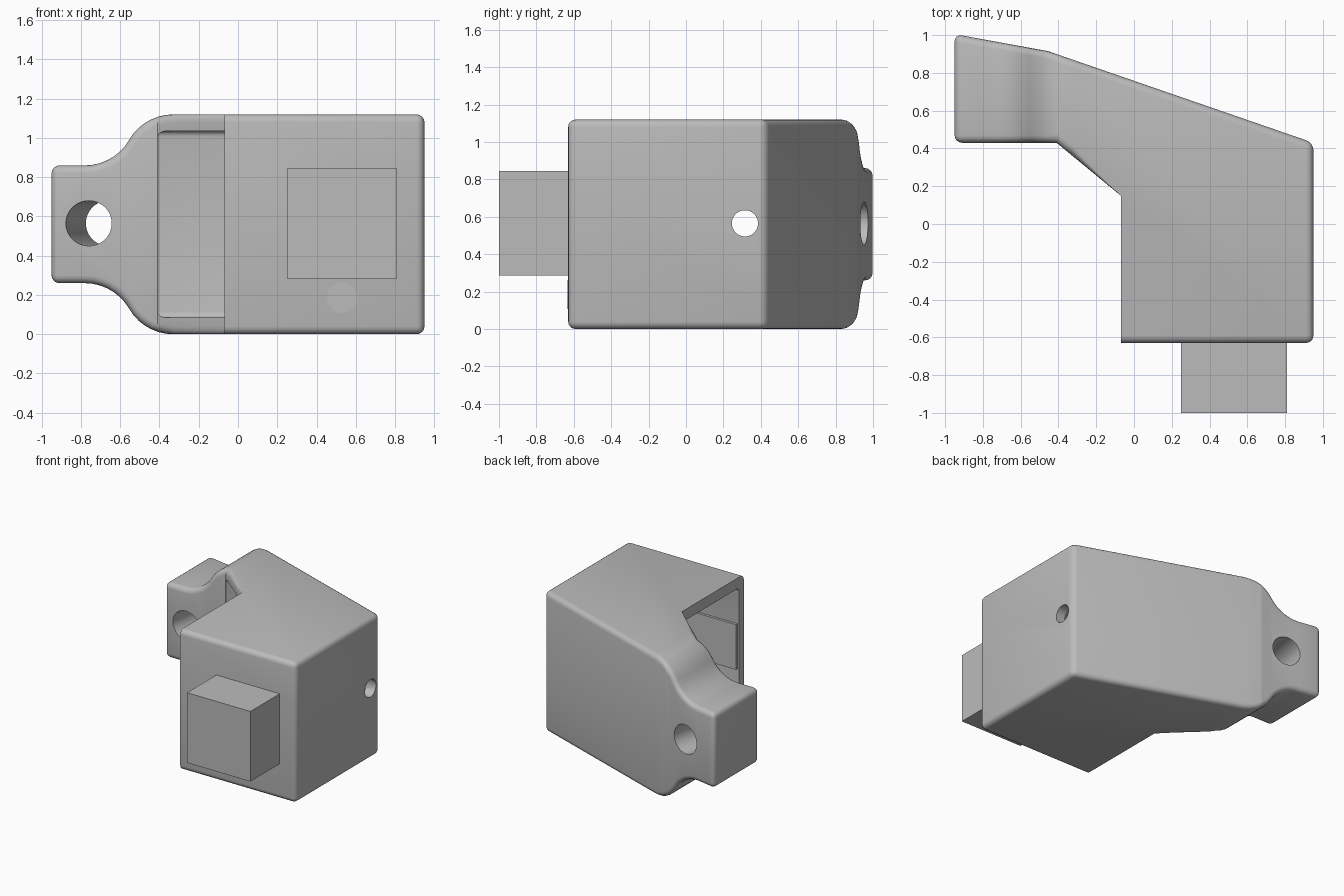
import bpy, bmesh, math
from mathutils import Vector

if "Cube" in bpy.data.objects:
    bpy.data.objects.remove(bpy.data.objects["Cube"])

H = 1.12           # housing height
MID = H / 2

grey = bpy.data.materials.new("plain grey")
grey.use_nodes = True
COLOUR = (0.5, 0.5, 0.5, 1)
grey.diffuse_color = COLOUR
grey.node_tree.nodes["Principled BSDF"].inputs["Base Color"].default_value = COLOUR


def prism(name, outline, direction):
    """Extrude a closed outline of 3D points along a direction."""
    bm = bmesh.new()
    face = bm.faces.new([bm.verts.new(p) for p in outline])
    moved = bmesh.ops.extrude_face_region(bm, geom=[face])["geom"]
    verts = [v for v in moved if isinstance(v, bmesh.types.BMVert)]
    bmesh.ops.translate(bm, verts=verts, vec=direction)
    bmesh.ops.recalc_face_normals(bm, faces=bm.faces)
    mesh = bpy.data.meshes.new(name)
    bm.to_mesh(mesh)
    bm.free()
    mesh.materials.append(grey)
    obj = bpy.data.objects.new(name, mesh)
    bpy.context.collection.objects.link(obj)
    return obj


def box(name, low, high):
    outline = [(low[0], low[1], low[2]), (high[0], low[1], low[2]),
               (high[0], high[1], low[2]), (low[0], high[1], low[2])]
    return prism(name, outline, (0, 0, high[2] - low[2]))


def rod(name, start, end, radius):
    """Round bar between two points."""
    start, end = Vector(start), Vector(end)
    bpy.ops.mesh.primitive_cylinder_add(vertices=48, radius=radius,
                                        depth=(end - start).length,
                                        location=(start + end) / 2)
    obj = bpy.context.object
    obj.name = name
    obj.rotation_euler = (end - start).to_track_quat('Z', 'Y').to_euler()
    obj.data.materials.append(grey)
    return obj


def combine(obj, tool, operation):
    """Apply a boolean and discard the tool."""
    mod = obj.modifiers.new(operation.lower(), 'BOOLEAN')
    mod.operation, mod.object, mod.solver = operation, tool, 'EXACT'
    bpy.context.view_layer.update()
    graph = bpy.context.evaluated_depsgraph_get()
    mesh = bpy.data.meshes.new_from_object(obj.evaluated_get(graph))
    obj.modifiers.clear()
    obj.data = mesh
    bpy.data.objects.remove(tool)


def round_edges(obj, size, skip=lambda edge: False):
    """Round every sharp edge that the skip rule does not exclude."""
    bm = bmesh.new()
    bm.from_mesh(obj.data)
    bmesh.ops.remove_doubles(bm, verts=bm.verts, dist=0.0005)
    edges = [e for e in bm.edges if len(e.link_faces) == 2
             and e.calc_face_angle() > math.radians(45) and not skip(e)]
    bmesh.ops.bevel(bm, geom=edges, offset=size, segments=4, profile=0.5,
                    affect='EDGES', clamp_overlap=False)
    bm.to_mesh(obj.data)
    bm.free()


# Housing: side silhouette with S-shaped shoulders down to the mounting tab
R, TURN, STEPS = 0.26, math.radians(60), 7
shoulder = [(-0.95, 0.86)]
for i in range(STEPS + 1):
    a = TURN * i / STEPS
    shoulder.append((-0.78 + R * math.sin(a), 0.86 + R * (1 - math.cos(a))))
for i in range(STEPS - 1, -1, -1):
    a = TURN * i / STEPS
    shoulder.append((-0.33 - R * math.sin(a), H - R * (1 - math.cos(a))))
upper = shoulder + [(0.95, H)]
silhouette = upper + [(x, H - z) for x, z in reversed(upper)]
housing = prism("housing", [(x, -1.5, z) for x, z in silhouette], (0, 3, 0))

# Housing: plan outline with angled back and notched corner
plan = [(-0.95, 0.43), (-0.41, 0.43), (-0.07, 0.15), (-0.07, -0.63),
        (0.95, -0.63), (0.95, 0.43), (-0.455, 0.915), (-0.95, 1.005)]
combine(housing, prism("plan_cutter", [(x, y, -0.5) for x, y in plan], (0, 0, 2.2)),
        'INTERSECT')
round_edges(housing, 0.04,
            lambda e: all(abs(v.co.x + 0.07) < 0.002 for v in e.verts))

# Hollow inside, open at the notch
room = [(-0.52, 0.429), (0.68, 0.429), (0.87, 0.37), (0.87, -0.57), (-0.52, -0.57)]
cavity = prism("cavity_cutter", [(x, y, 0.085) for x, y in room], (0, 0, H - 0.17))
round_edges(cavity, 0.03, lambda e: abs(e.verts[0].co.z - e.verts[1].co.z) > 0.1)
combine(housing, cavity, 'DIFFERENCE')

# Mounting hole square to the angled back, and cable hole in the side
combine(housing, rod("mount_cutter", (-0.80, 0.22, 0.565), (-0.60, 1.28, 0.565), 0.115),
        'DIFFERENCE')
combine(housing, rod("cable_cutter", (0.6, 0.315, 0.565), (1.2, 0.315, 0.565), 0.07),
        'DIFFERENCE')

# Front block, round indicator and inner plate
block = box("front_block", (0.25, -1.0, 0.285), (0.81, -0.6, 0.845))
indicator = rod("indicator", (0.53, -0.634, 0.185), (0.53, -0.6, 0.185), 0.078)
plate = box("inner_plate", (-0.055, -0.575, 0.385), (0.84, -0.55, 0.745))

# Smooth rounded surfaces, keep sharp edges
bpy.ops.object.select_all(action='DESELECT')
for obj in (housing, indicator):
    obj.select_set(True)
bpy.context.view_layer.objects.active = housing
bpy.ops.object.shade_smooth_by_angle(angle=math.radians(32))
